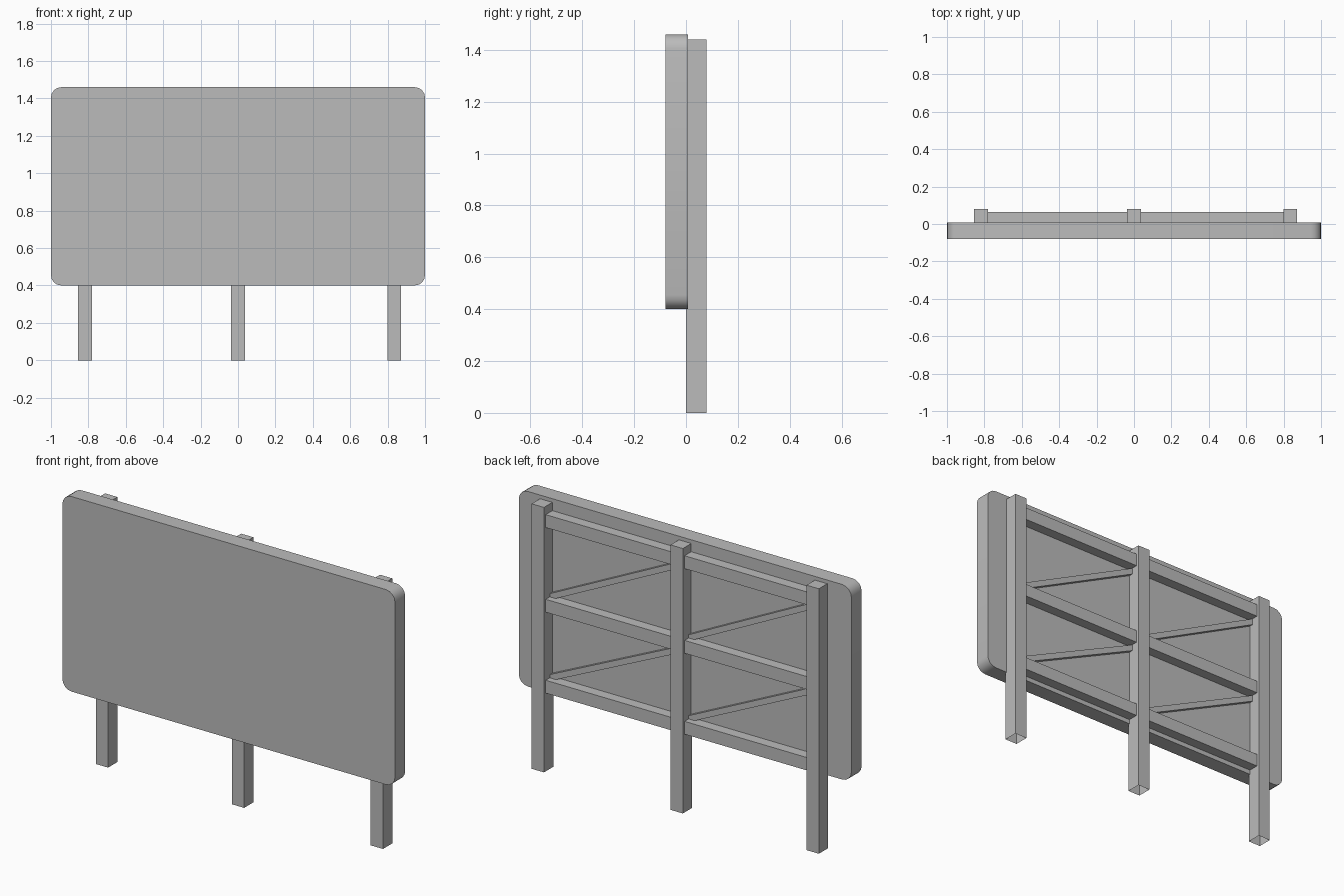
import bpy, bmesh, math
from mathutils import Vector

default = bpy.data.objects.get("Cube")
if default:
    bpy.data.objects.remove(default, do_unlink=True)

GREY = 0.5
metal = bpy.data.materials.new("plain grey")
metal.use_nodes = True
metal.diffuse_color = (GREY, GREY, GREY, 1)
metal.node_tree.nodes["Principled BSDF"].inputs["Base Color"].default_value = (GREY, GREY, GREY, 1)


def prism(name, outline, y0, y1, open_bottom=False):
    """Extrude an (x, z) outline from y0 back to y1."""
    bm = bmesh.new()
    face = bm.faces.new([bm.verts.new((x, y0, z)) for x, z in outline])
    ext = bmesh.ops.extrude_face_region(bm, geom=[face], use_keep_orig=True)
    moved = [v for v in ext["geom"] if isinstance(v, bmesh.types.BMVert)]
    bmesh.ops.translate(bm, vec=(0, y1 - y0, 0), verts=moved)
    bmesh.ops.recalc_face_normals(bm, faces=bm.faces)
    if open_bottom:
        bm.normal_update()
        low = [f for f in bm.faces if f.normal.z < -0.9]
        bmesh.ops.delete(bm, geom=low, context="FACES")
    mesh = bpy.data.meshes.new(name)
    bm.to_mesh(mesh)
    bm.free()
    mesh.materials.append(metal)
    obj = bpy.data.objects.new(name, mesh)
    bpy.context.collection.objects.link(obj)
    return obj


def rect(x0, x1, z0, z1):
    return [(x0, z0), (x1, z0), (x1, z1), (x0, z1)]


def rounded_rect(x0, x1, z0, z1, r, steps):
    centres = [(x1 - r, z1 - r), (x0 + r, z1 - r), (x0 + r, z0 + r), (x1 - r, z0 + r)]
    points = []
    for i, (cx, cz) in enumerate(centres):
        for k in range(steps + 1):
            a = math.pi / 2 * (i + k / steps)
            points.append((cx + r * math.cos(a), cz + r * math.sin(a)))
    return points


# Sign panel with rounded corners
panel = prism("sign_panel", rounded_rect(-1, 1, 0.4, 1.46, 0.055, 4), -0.08, 0.008)
bpy.context.view_layer.objects.active = panel
panel.select_set(True)
bpy.ops.object.shade_smooth_by_angle(angle=math.radians(35))
panel.select_set(False)

# Posts, open at the foot
POSTS = {"right": -0.818, "middle": 0.0, "left": 0.835}
HALF = 0.037
for side, x in POSTS.items():
    prism(side + "_post", rect(x - HALF, x + HALF, 0, 1.44), 0, 0.08, open_bottom=True)

# Rails and diagonal braces in each bay
RAILS = {"lower": 0.425, "middle": 0.865, "upper": 1.325}
RAIL_H = 0.07
BRACE_H = 0.035
bays = {"right": ("right", "middle"), "left": ("middle", "left")}
levels = list(RAILS.items())
for bay, (a, b) in bays.items():
    x0, x1 = POSTS[a] + HALF, POSTS[b] - HALF
    for level, z in levels:
        prism(f"{bay}_{level}_rail", rect(x0, x1, z, z + RAIL_H), 0.008, 0.065)
    for (level, z), (_, z_next) in zip(levels, levels[1:]):
        low, high = z + RAIL_H, z_next
        outline = [(x0, high - BRACE_H), (x1, low - BRACE_H / 2),
                   (x1, low + BRACE_H / 2), (x0, high)]
        prism(f"{bay}_{level}_brace", outline, 0.008, 0.03)
